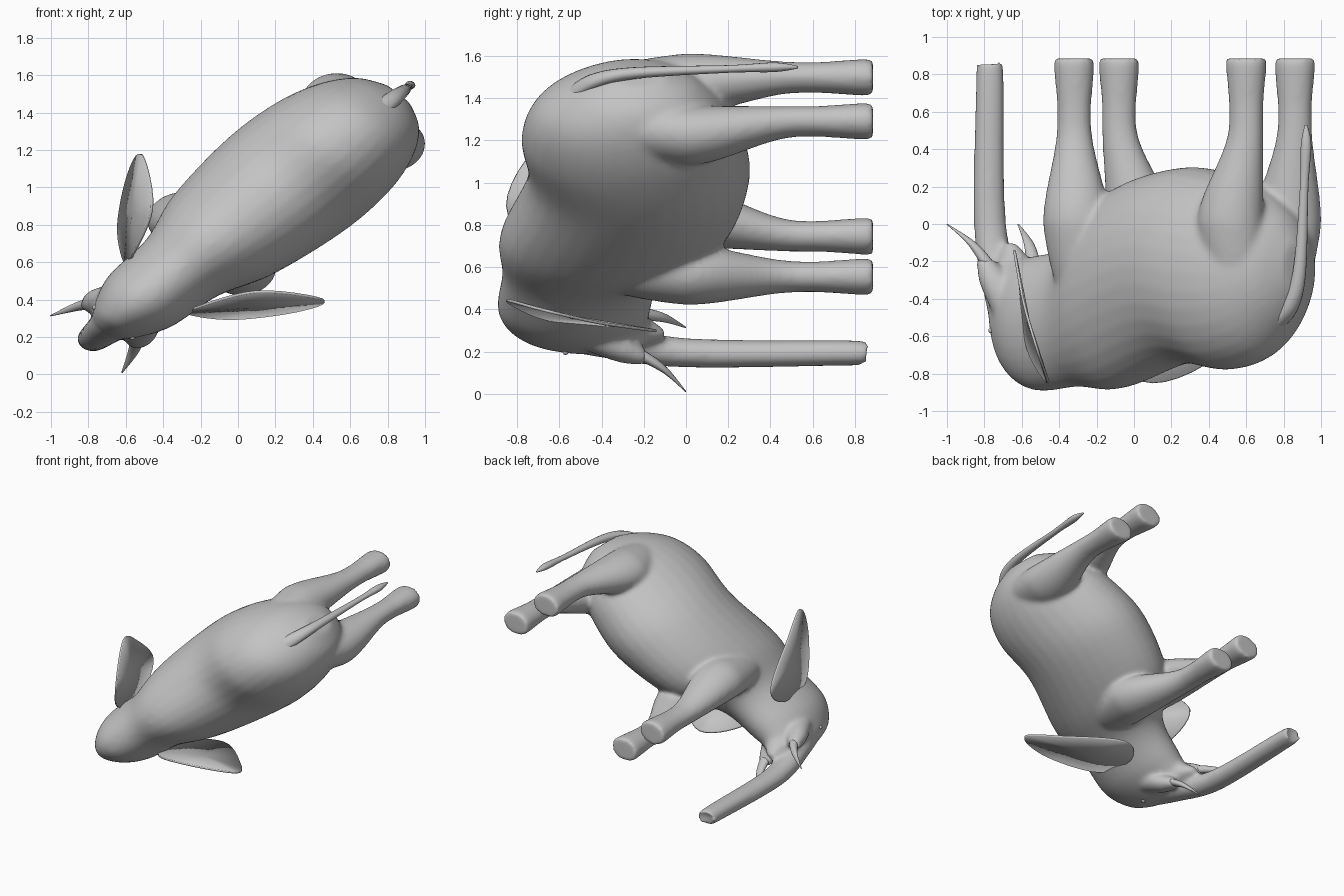
import bpy, bmesh, math
from mathutils import Matrix, Vector

cube = bpy.data.objects.get("Cube")
if cube:
    bpy.data.objects.remove(cube, do_unlink=True)

# One grey hide colour
GREY = (0.55, 0.55, 0.55, 1)
hide = bpy.data.materials.new("hide_grey")
hide.use_nodes = True
hide.diffuse_color = GREY
hide.node_tree.nodes["Principled BSDF"].inputs["Base Color"].default_value = GREY

# The animal lies on its side: directions of its back end, its flank and its spine
ORIGIN = Vector((0, 0, 0.81))
BACK, SIDE, UP = Vector((1, 0, 0.8)), Vector((1, 0, -0.8)), Vector((0, -1, 0))


def place(back, side, up):
    """Point given by its distances along the animal's own directions."""
    return ORIGIN + BACK * back + SIDE * side + UP * up


def spline(rows, closed=False, steps=6):
    """Smooth curve through the rows, which may also carry radii."""
    points = [Vector(row) for row in rows]
    count = len(points)
    result = []

    def pick(index):
        return points[index % count] if closed else points[max(0, min(index, count - 1))]

    for i in range(count if closed else count - 1):
        before, start, end, after = (pick(i + offset) for offset in (-1, 0, 1, 2))
        leave, arrive = (end - before) / 2, (after - start) / 2
        for step in range(steps):
            t = step / steps
            ease = t * t * (3 - 2 * t)
            result.append(start.lerp(end, ease)
                          + leave * (t * (1 - t) ** 2) - arrive * (t * t * (1 - t)))
    if not closed:
        result.append(points[-1])
    return result


def loft(bm, sections, sides=24):
    """Closed skin through elliptical sections: (centre, half axis, half axis)."""
    rings = []
    for centre, a, b in sections:
        angles = [math.tau * i / sides for i in range(sides)]
        rings.append([bm.verts.new(centre + a * math.cos(t) + b * math.sin(t)) for t in angles])
    for low, high in zip(rings, rings[1:]):
        for i in range(sides):
            j = (i + 1) % sides
            bm.faces.new((low[i], low[j], high[j], high[i]))
    bm.faces.new(rings[0])
    bm.faces.new(rings[-1])


def tube(bm, rows, mirror=1, sides=14):
    """Smooth tapering tube through rows of back, side, up, radius."""
    loft(bm, [(place(back, side * mirror, up), BACK * radius, SIDE * radius)
              for back, side, up, radius in spline(rows)], sides)


def leg(bm, hip, foot, bulk, mirror):
    """Domed thigh that eases into a slim shank with a flared foot."""
    top, sole, shank = 0.56, -0.885, 0.067
    sections = []
    levels = 28
    for i in range(levels + 1):
        up = top + (sole - top) * i / levels
        t = min(1, max(0, -up / 0.55))
        ease = t * t * (3 - 2 * t)
        radius = bulk + (shank - bulk) * ease
        if up > 0:
            radius *= math.sqrt(1 - (up / 0.6) ** 2)
        radius *= 1 + min(0.2, max(0, -up - 0.64))
        back, side = Vector(hip).lerp(Vector(foot), ease)
        # The thigh sinks into the flank towards its top
        side -= max(0, up) * 0.12
        sections.append((place(back, side * mirror, up), BACK * radius, SIDE * radius * 0.93))
    loft(bm, sections)


def finish(bm, name):
    """Turn the built skin into a named object."""
    bmesh.ops.recalc_face_normals(bm, faces=bm.faces)
    mesh = bpy.data.meshes.new(name)
    bm.to_mesh(mesh)
    bm.free()
    mesh.materials.append(hide)
    mesh.shade_smooth()
    obj = bpy.data.objects.new(name, mesh)
    bpy.context.collection.objects.link(obj)
    return obj


# Torso and head profile: back, spine height, belly height, half width
TORSO = [
    (0.86, 0.35, 0.1, 0.06), (0.8, 0.53, -0.05, 0.17), (0.68, 0.71, -0.18, 0.25),
    (0.5, 0.78, -0.27, 0.3), (0.25, 0.75, -0.3, 0.31), (-0.08, 0.88, -0.18, 0.265),
    (-0.3, 0.87, 0.1, 0.19), (-0.52, 0.89, 0.17, 0.17), (-0.66, 0.79, 0.18, 0.11),
    (-0.72, 0.62, 0.22, 0.06),
]

# Body: torso, legs, trunk, tusk sockets and lower lip fused into one soft skin
bm = bmesh.new()
loft(bm, [(place(back, 0, (spine + belly) / 2), SIDE * width, UP * (spine - belly) / 2)
          for back, spine, belly, width in spline(TORSO)], 32)
for mirror in (1, -1):
    leg(bm, (-0.14, 0.17), (-0.2, 0.12), 0.13, mirror)
    leg(bm, (0.67, 0.155), (0.73, 0.13), 0.13, mirror)
    tube(bm, [(-0.58, 0.08, 0.5, 0.06), (-0.63, 0.105, 0.32, 0.065),
              (-0.67, 0.125, 0.19, 0.035)], mirror)
tube(bm, [(-0.63, 0, 0.68, 0.07), (-0.69, 0, 0.4, 0.077), (-0.77, 0, 0, 0.062),
          (-0.77, 0, -0.8, 0.053), (-0.78, 0, -0.84, 0.042)], sides=20)
tube(bm, [(-0.62, 0, 0.25, 0.09), (-0.66, 0, 0.1, 0.02)])
body = finish(bm, "body_legs_and_trunk")
skin = body.modifiers.new("fuse", "REMESH")
skin.mode = "VOXEL"
skin.voxel_size = 0.015
skin.use_smooth_shade = True
soft = body.modifiers.new("soften", "SMOOTH")
soft.factor = 0.5
soft.iterations = 13

# Tail hanging behind the rump, with a tuft
bm = bmesh.new()
tube(bm, [(0.74, 0, 0.56, 0.04), (0.83, 0, 0.45, 0.035), (0.885, 0, 0.25, 0.025),
          (0.91, 0, -0.2, 0.016), (0.92, 0, -0.42, 0.02), (0.92, 0, -0.53, 0.005)])
finish(bm, "tail")

# Paired ears, tusks and eyes
EAR = [(-0.4, 0.17, 0.66), (-0.18, 0.28, 0.85), (-0.03, 0.485, 0.68),
       (-0.14, 0.45, 0.42), (-0.33, 0.31, 0.14), (-0.43, 0.18, 0.32)]
TUSK = [(-0.64, 0.11, 0.26, 0.03), (-0.71, 0.15, 0.11, 0.02), (-0.81, 0.19, 0, 0.003)]
for mirror, label in ((1, "left"), (-1, "right")):
    bm = bmesh.new()
    rim = [bm.verts.new(place(back, side * mirror, up)) for back, side, up in spline(EAR, True)]
    bmesh.ops.poke(bm, faces=[bm.faces.new(rim)])
    ear = finish(bm, label + "_ear")
    thick = ear.modifiers.new("thickness", "SOLIDIFY")
    thick.thickness = 0.014
    thick.offset = 0

    bm = bmesh.new()
    tube(bm, TUSK, mirror)
    finish(bm, label + "_tusk")

    bm = bmesh.new()
    spot = Matrix.Translation(place(-0.665, 0.1 * mirror, 0.57))
    bmesh.ops.create_uvsphere(bm, u_segments=12, v_segments=8, radius=0.014, matrix=spot)
    finish(bm, label + "_eye")
